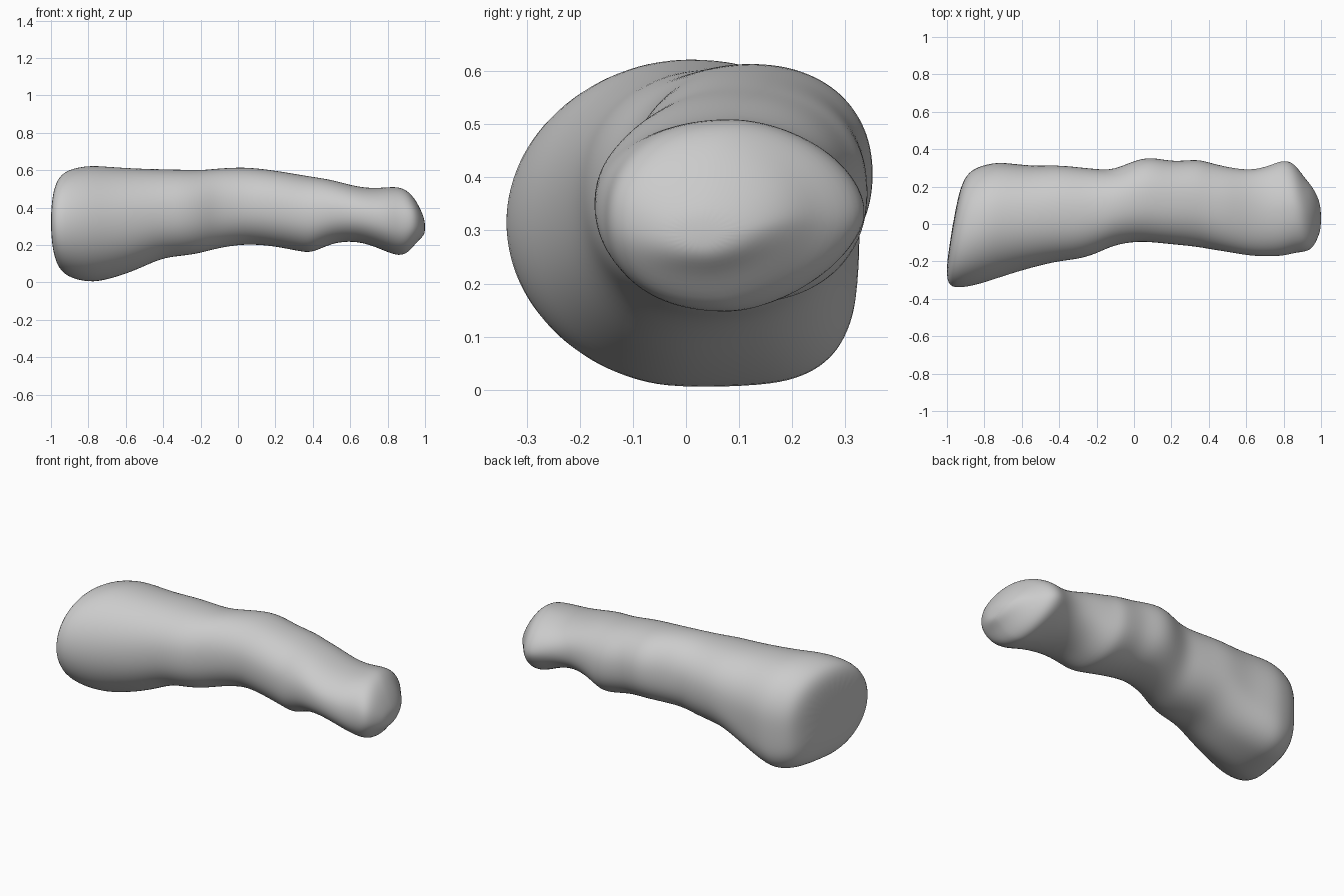
import bpy
import bmesh
from math import sin, cos, pi

cube = bpy.data.objects.get("Cube")
if cube:
    bpy.data.objects.remove(cube, do_unlink=True)

SIDES = 28

# Cross-sections along the shaft: x, front y, back y, bottom z, top z
SECTIONS = [
    (-.972, -.18, .13, .18, .48),
    (-.955, -.31, .25, .08, .56),
    (-.91, -.352, .30, .025, .605),
    (-.80, -.325, .325, -.003, .628),
    (-.70, -.28, .332, .012, .62),
    (-.55, -.235, .31, .06, .61),
    (-.41, -.20, .317, .13, .606),
    (-.30, -.19, .305, .14, .604),
    (-.20, -.16, .295, .155, .60),
    (-.11, -.113, .288, .182, .61),
    (.02, -.093, .35, .202, .617),
    (.11, -.10, .357, .20, .61),
    (.21, -.11, .333, .19, .597),
    (.34, -.123, .349, .162, .575),
    (.40, -.135, .33, .157, .565),
    (.50, -.15, .305, .21, .55),
    (.62, -.172, .287, .222, .515),
    (.72, -.175, .31, .195, .503),
    (.80, -.172, .348, .16, .51),
    (.86, -.155, .325, .14, .512),
    (.91, -.15, .25, .155, .49),
    (.955, -.135, .20, .215, .435),
    (.99, -.06, .13, .245, .36),
    (1.0, -.01, .07, .27, .32),
]


def signed_power(value, power):
    return abs(value) ** power * (1 if value >= 0 else -1)


def roundness(x, c, s):
    """Squareness of the outline in each quarter, changing along the shaft."""
    wide_end = min(1, max(0, -x - .4) * 2.5)
    narrow_end = min(1, max(0, x - .6) * 5)
    if c > 0 and s < 0:
        return 2.2 + 1.6 * wide_end - .5 * narrow_end
    if c > 0:
        return 2.2 - .4 * narrow_end
    return 2.2 - .2 * wide_end


def add_ring(bm, x, front, back, bottom, top):
    """One rounded outline; the wide end is cut at a slant."""
    slant = .17 * min(1, max(0, -x - .7) * 5)
    ring = []
    for i in range(SIDES):
        angle = 2 * pi * i / SIDES
        c, s = cos(angle), sin(angle)
        power = 2 / roundness(x, c, s)
        y = (front + back) / 2 + (back - front) / 2 * signed_power(c, power)
        z = (bottom + top) / 2 + (top - bottom) / 2 * signed_power(s, power)
        ring.append(bm.verts.new((x + slant * (y + .02), y, z)))
    return ring


# Lumpy shaft, lofted through the outlines and closed at both ends
bm = bmesh.new()
rings = [add_ring(bm, *section) for section in SECTIONS]
for a, b in zip(rings, rings[1:]):
    for i in range(SIDES):
        j = (i + 1) % SIDES
        bm.faces.new((a[i], a[j], b[j], b[i]))
bm.faces.new(rings[0])
bm.faces.new(rings[-1])
bmesh.ops.recalc_face_normals(bm, faces=bm.faces)
for face in bm.faces:
    face.smooth = True

mesh = bpy.data.meshes.new("lumpy_shaft")
bm.to_mesh(mesh)
bm.free()
shaft = bpy.data.objects.new("lumpy_shaft", mesh)
bpy.context.collection.objects.link(shaft)

subdivision = shaft.modifiers.new("smooth_surface", "SUBSURF")
subdivision.levels = 2
subdivision.render_levels = 2

# Plain grey surface
grey = bpy.data.materials.new("light_grey")
grey.use_nodes = True
colour = (.6, .6, .6, 1)
grey.diffuse_color = colour
shader = next(n for n in grey.node_tree.nodes if n.type == "BSDF_PRINCIPLED")
shader.inputs["Base Color"].default_value = colour
shader.inputs["Roughness"].default_value = .7
mesh.materials.append(grey)
